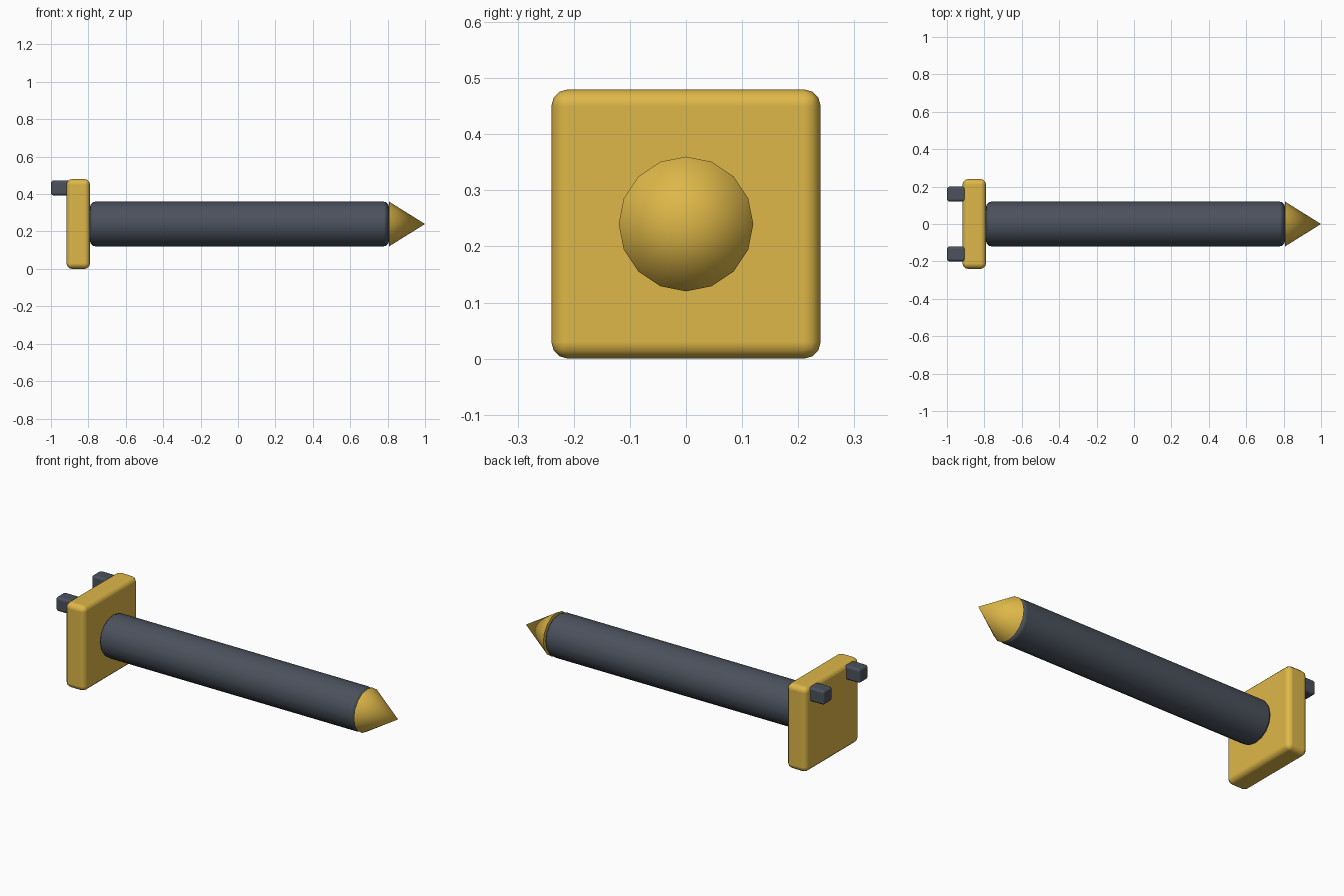
import bpy
import math

if "Cube" in bpy.data.objects:
    bpy.data.objects.remove(bpy.data.objects["Cube"])


def material(name, rgb):
    m = bpy.data.materials.new(name)
    m.diffuse_color = (*rgb, 1)
    m.use_nodes = True
    m.node_tree.nodes["Principled BSDF"].inputs["Base Color"].default_value = m.diffuse_color
    return m


gold = material("gold", (0.73, 0.475, 0.065))
slate = material("slate", (0.070, 0.083, 0.108))
AXIS_Z = 0.24


def finish(name, mat, bevel=0, segments=3):
    """Name, colour, bevel and shade the active object."""
    ob = bpy.context.object
    ob.name = name
    ob.data.materials.append(mat)
    bpy.ops.object.transform_apply(location=False, rotation=True, scale=True)
    bpy.ops.object.shade_smooth_by_angle(angle=math.radians(35))
    if bevel:
        mod = ob.modifiers.new("rounded_edges", 'BEVEL')
        mod.width = bevel
        mod.segments = segments
        mod.limit_method = 'ANGLE'
        mod.angle_limit = math.radians(40)
        mod.harden_normals = True
        bpy.ops.object.modifier_apply(modifier=mod.name)
    return ob


def box(name, mat, x0, x1, y, z, size, bevel):
    """Square block spanning x0 to x1."""
    bpy.ops.mesh.primitive_cube_add(size=1, location=((x0 + x1) / 2, y, z))
    bpy.context.object.scale = (x1 - x0, size, size)
    return finish(name, mat, bevel)


# Square end plate
box("end_plate", gold, -0.917, -0.791, 0, AXIS_Z, 0.48, 0.03)

# Two pegs behind the plate
for side, y in (("front", -0.16), ("back", 0.16)):
    box("peg_" + side, slate, -1.0, -0.90, y, 0.433, 0.08, 0.014)

# Long shaft along x
bpy.ops.mesh.primitive_cylinder_add(
    vertices=16, radius=0.12, depth=1.6,
    location=(0.008, 0, AXIS_Z), rotation=(0, math.pi / 2, 0))
finish("shaft", slate, 0.03)

# Pointed tip
bpy.ops.mesh.primitive_cone_add(
    vertices=16, radius1=0.12, radius2=0, depth=0.193,
    location=(0.9035, 0, AXIS_Z), rotation=(0, math.pi / 2, 0))
finish("pointed_tip", gold)
